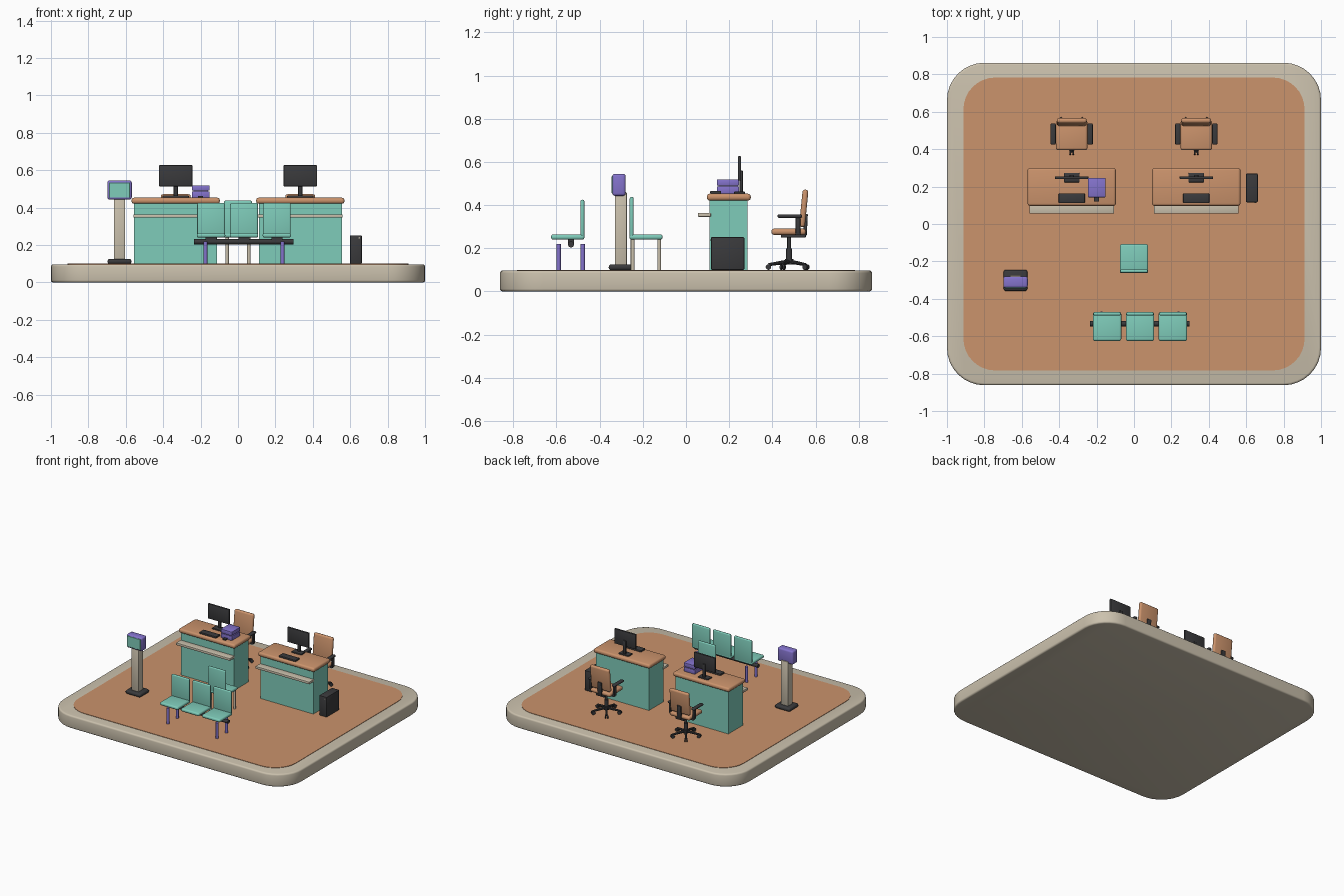
import bpy, bmesh, math
from mathutils import Vector, Matrix

if "Cube" in bpy.data.objects:
    bpy.data.objects.remove(bpy.data.objects["Cube"])


def material(name, rgb):
    m = bpy.data.materials.new(name)
    lin = [((c / 255 + 0.055) / 1.055) ** 2.4 for c in rgb]
    m.diffuse_color = (*lin, 1)
    m.use_nodes = True
    m.node_tree.nodes["Principled BSDF"].inputs["Base Color"].default_value = m.diffuse_color
    return m


TEAL = material("teal", (127, 204, 186))
ORANGE = material("warm orange", (203, 147, 108))
BEIGE = material("beige", (203, 193, 173))
PURPLE = material("purple", (132, 115, 204))
DARK = material("charcoal", (58, 58, 60))


def finish(name, bm, mat):
    bmesh.ops.recalc_face_normals(bm, faces=bm.faces)
    me = bpy.data.meshes.new(name)
    bm.to_mesh(me)
    bm.free()
    me.materials.append(mat)
    ob = bpy.data.objects.new(name, me)
    bpy.context.collection.objects.link(ob)
    bpy.ops.object.select_all(action='DESELECT')
    ob.select_set(True)
    bpy.context.view_layer.objects.active = ob
    bpy.ops.object.shade_smooth_by_angle(angle=math.radians(35))
    return ob


def box(name, x, y, z, mat, bevel=0.0, seg=2, tilt=0.0):
    """Box between (lo, hi) limits, with rounded edges and a tilt about x."""
    c = Vector([(a + b) / 2 for a, b in (x, y, z)])
    s = [b - a for a, b in (x, y, z)]
    bm = bmesh.new()
    bmesh.ops.create_cube(bm, size=1)
    bmesh.ops.scale(bm, vec=s, verts=bm.verts)
    if bevel:
        bmesh.ops.bevel(bm, geom=bm.edges[:], offset=min(bevel, min(s) * 0.48),
                        segments=seg, profile=0.5, affect='EDGES')
    bmesh.ops.transform(bm, matrix=Matrix.Translation(c) @ Matrix.Rotation(tilt, 4, 'X'),
                        verts=bm.verts)
    return finish(name, bm, mat)


def rod(name, a, b, r, mat, r2=None, sides=16):
    """Cylinder or cone from point a to point b."""
    a, b = Vector(a), Vector(b)
    d = b - a
    bm = bmesh.new()
    bmesh.ops.create_cone(bm, cap_ends=True, segments=sides, radius1=r,
                          radius2=r if r2 is None else r2, depth=d.length)
    rot = d.to_track_quat('Z', 'Y').to_matrix().to_4x4()
    bmesh.ops.transform(bm, matrix=Matrix.Translation((a + b) / 2) @ rot, verts=bm.verts)
    return finish(name, bm, mat)


def slab(name, hx, hy, r, z0, z1, mat, bevel=0.0):
    """Rounded rectangle plate."""
    bm = bmesh.new()
    vs = []
    for k, (sx, sy) in enumerate(((1, 1), (-1, 1), (-1, -1), (1, -1))):
        for i in range(9):
            t = math.pi / 2 * (k + i / 8)
            vs.append(bm.verts.new((sx * (hx - r) + r * math.cos(t),
                                    sy * (hy - r) + r * math.sin(t), z0)))
    f = bm.faces.new(vs)
    ext = bmesh.ops.extrude_face_region(bm, geom=[f])
    bmesh.ops.translate(bm, vec=(0, 0, z1 - z0),
                        verts=[v for v in ext['geom'] if isinstance(v, bmesh.types.BMVert)])
    if bevel:
        rim = [e for e in bm.edges if abs(e.verts[0].co.z - e.verts[1].co.z) < 1e-6]
        bmesh.ops.bevel(bm, geom=rim, offset=bevel, segments=3, profile=0.5, affect='EDGES')
    return finish(name, bm, mat)


# Platform and floor
slab("platform", 1.0, 0.862, 0.2, 0, 0.097, BEIGE, 0.012)
slab("floor", 0.912, 0.783, 0.17, 0.09, 0.1, ORANGE)

for cx, side in ((-0.333, "left"), (0.333, "right")):
    n = side + "_"
    # Desk
    box(n + "desk_body", (cx - 0.222, cx + 0.222), (0.11, 0.285), (0.098, 0.43), TEAL)
    box(n + "desk_top", (cx - 0.236, cx + 0.236), (0.097, 0.3), (0.421, 0.453), ORANGE, 0.013, 3)
    box(n + "desk_ledge", (cx - 0.226, cx + 0.226), (0.055, 0.115), (0.346, 0.364), BEIGE, 0.003)
    # Monitor and keyboard
    box(n + "monitor", (cx - 0.089, cx + 0.089), (0.241, 0.255), (0.514, 0.627), DARK, 0.003)
    box(n + "monitor_neck", (cx - 0.011, cx + 0.011), (0.249, 0.263), (0.455, 0.56), DARK, 0.003)
    box(n + "monitor_foot", (cx - 0.042, cx + 0.042), (0.223, 0.273), (0.452, 0.463), DARK, 0.004)
    box(n + "keyboard", (cx - 0.07, cx + 0.07), (0.112, 0.163), (0.452, 0.466), DARK, 0.004)

    # Office chair
    cy = 0.478
    box(n + "office_seat", (cx - 0.084, cx + 0.084), (0.395, 0.555), (0.262, 0.291), ORANGE, 0.012, 3)
    box(n + "office_back", (cx - 0.08, cx + 0.08), (0.532, 0.559), (0.298, 0.472), ORANGE, 0.012, 3,
        tilt=-0.1)
    box(n + "back_bracket", (cx - 0.017, cx + 0.017), (0.545, 0.562), (0.258, 0.36), DARK, 0.004,
        tilt=-0.05)
    box(n + "seat_plate", (cx - 0.035, cx + 0.035), (0.44, 0.555), (0.25, 0.264), DARK, 0.003)
    rod(n + "gas_lift", (cx, cy, 0.14), (cx, cy, 0.2), 0.014, DARK)
    rod(n + "lift_piston", (cx, cy, 0.19), (cx, cy, 0.26), 0.009, DARK)
    rod(n + "chair_hub", (cx, cy, 0.125), (cx, cy, 0.15), 0.02, DARK)
    for s in (-1, 1):
        ax = cx + s * 0.099
        box(n + "armrest", (ax - 0.014, ax + 0.014), (0.424, 0.538), (0.341, 0.357), DARK, 0.007, 3)
        box(n + "arm_post", (ax - 0.007, ax + 0.007), (0.508, 0.53), (0.268, 0.345), DARK, 0.003)
        box(n + "arm_bracket", (min(ax, cx + s * 0.06), max(ax, cx + s * 0.06)), (0.508, 0.53),
            (0.262, 0.274), DARK)
    for k in range(5):
        t = math.radians(-90 + 72 * k)
        ux, uy = math.cos(t), math.sin(t)
        ex, ey = cx + 0.096 * ux, cy + 0.096 * uy
        rod(n + "star_leg", (cx, cy, 0.139), (ex, ey, 0.124), 0.01, DARK, 0.007, 10)
        for s in (-1, 1):
            px, py = ex - s * uy * 0.003, ey + s * ux * 0.003
            rod(n + "caster", (px, py, 0.113),
                (px - s * uy * 0.008, py + s * ux * 0.008, 0.113), 0.013, DARK)

# Printer on the left desk
box("printer_base", (-0.246, -0.152), (0.143, 0.246), (0.453, 0.486), PURPLE, 0.003)
box("printer_gap", (-0.238, -0.16), (0.15, 0.24), (0.48, 0.495), DARK)
box("printer_lid", (-0.246, -0.152), (0.143, 0.246), (0.491, 0.519), PURPLE, 0.003)
box("printer_tray", (-0.213, -0.187), (0.12, 0.16), (0.455, 0.463), DARK)

# Computer tower beside the right desk
box("computer_tower", (0.599, 0.662), (0.116, 0.27), (0.1, 0.252), DARK, 0.005)
rod("tower_button", (0.649, 0.118, 0.238), (0.649, 0.113, 0.238), 0.004, BEIGE, sides=12)

# Ticket kiosk
box("kiosk_base", (-0.697, -0.57), (-0.358, -0.245), (0.098, 0.126), DARK, 0.012, 3)
box("kiosk_post", (-0.663, -0.604), (-0.33, -0.274), (0.12, 0.46), BEIGE, 0.004)
box("kiosk_head", (-0.699, -0.568), (-0.341, -0.28), (0.443, 0.545), PURPLE, 0.012, 3)
box("kiosk_screen", (-0.69, -0.577), (-0.344, -0.338), (0.453, 0.535), TEAL, 0.002, 1)


def shell(name, cx, y0, y1, back_y, top):
    """Teal seat pan and upright back."""
    box(name + "_seat", (cx - 0.076, cx + 0.076), (y0, y1), (0.24, 0.264), TEAL, 0.01, 3)
    box(name + "_back", (cx - 0.074, cx + 0.074), (back_y - 0.009, back_y + 0.009),
        (0.245, top), TEAL, 0.008, 3)


# Single visitor chair facing the desks
shell("visitor_chair", 0, -0.262, -0.108, -0.252, 0.438)
for x in (-0.058, 0.058):
    for y in (-0.247, -0.124):
        rod("visitor_leg", (x, y, 0.098), (x, y, 0.245), 0.009, BEIGE)

# Row of three joined seats facing the front
for cx in (-0.144, 0.032, 0.208):
    shell("row_chair", cx, -0.625, -0.471, -0.48, 0.425)
    box("seat_mount", (cx - 0.03, cx + 0.03), (-0.546, -0.52), (0.222, 0.243), DARK)
rod("row_beam", (-0.236, -0.533, 0.218), (0.296, -0.533, 0.218), 0.014, DARK)
for x in (-0.174, 0.238):
    for y in (-0.59, -0.478):
        rod("row_leg", (x, y, 0.098), (x, y, 0.22), 0.01, PURPLE)
